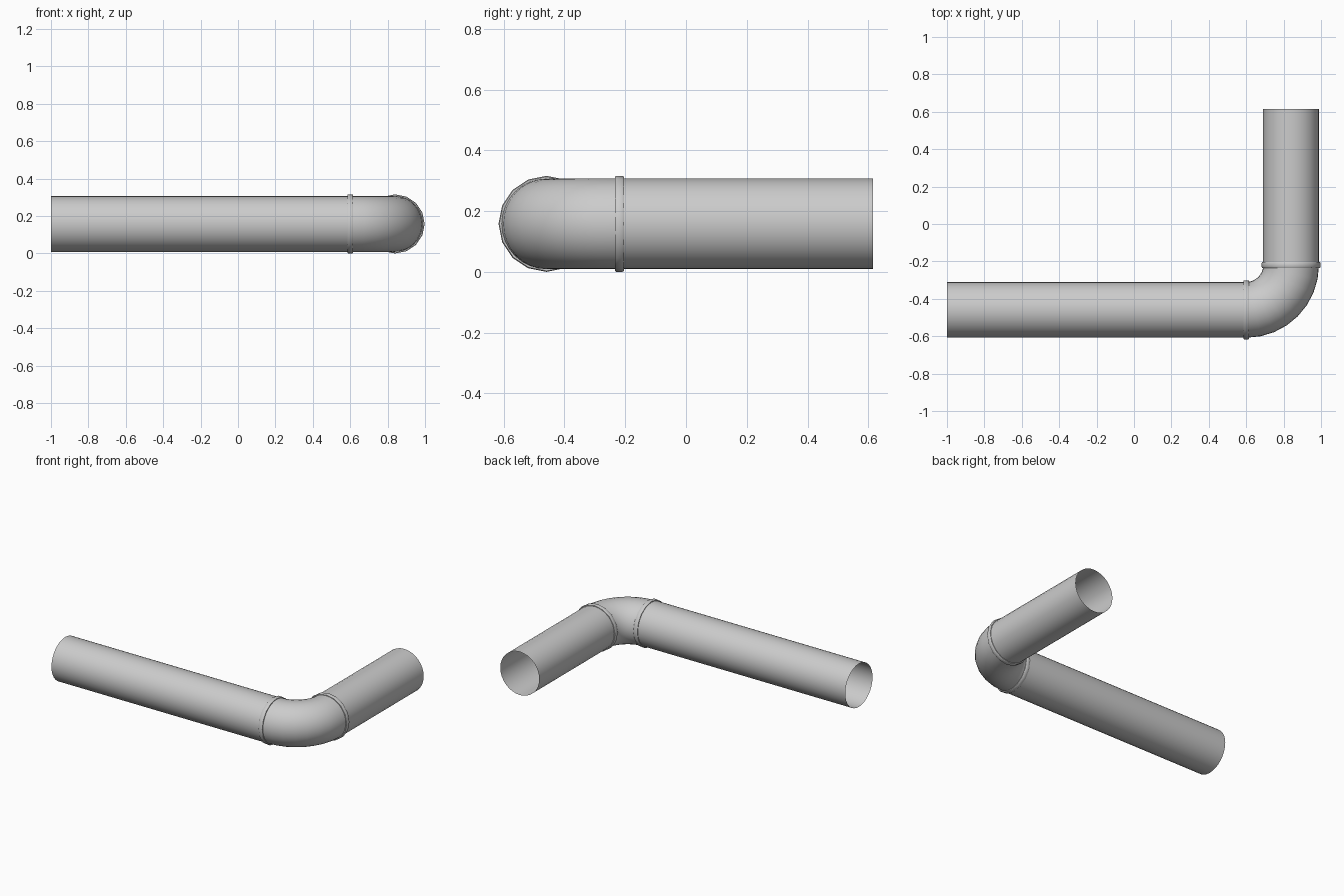
import bpy
from math import sin, cos, pi, radians
from mathutils import Vector

if "Cube" in bpy.data.objects:
    bpy.data.objects.remove(bpy.data.objects["Cube"])

R = 0.149            # pipe radius
RING = 0.158         # collar radius
Z = 0.158            # centreline height
BEND = 0.24          # bend radius of the elbow
CX, CY = 0.60, -0.219          # bend centre
PX, PY = CX + BEND, CY - BEND  # centrelines of the two runs


def sweep(name, stations, sides):
    """Skin circles given as (centre, direction angle in plan, radius)."""
    verts, faces = [], []
    for c, ang, r in stations:
        side = Vector((sin(ang), -cos(ang), 0))
        for i in range(sides):
            a = 2 * pi * i / sides
            verts.append(Vector(c) + side * r * cos(a) + Vector((0, 0, r * sin(a))))
    for s in range(len(stations) - 1):
        for i in range(sides):
            j = (i + 1) % sides
            a, b = s * sides, (s + 1) * sides
            faces.append((a + i, a + j, b + j, b + i))
    mesh = bpy.data.meshes.new(name)
    mesh.from_pydata(verts, [], faces)
    mesh.update()
    ob = bpy.data.objects.new(name, mesh)
    bpy.context.collection.objects.link(ob)
    bpy.ops.object.select_all(action='DESELECT')
    ob.select_set(True)
    bpy.context.view_layer.objects.active = ob
    bpy.ops.object.shade_smooth_by_angle(angle=radians(35))
    return ob


# straight open-ended runs
sweep("long_pipe", [((-1, PY, Z), 0, R), ((CX, PY, Z), 0, R)], 32)
sweep("short_pipe", [((PX, CY, Z), pi / 2, R), ((PX, 0.615, Z), pi / 2, R)], 32)

# quarter-turn elbow
N = 8
bend = []
for k in range(N + 1):
    t = pi / 2 * k / N
    bend.append(((CX + BEND * sin(t), CY - BEND * cos(t), Z), t, R))
sweep("elbow", bend, 32)

# raised collars with bevelled rims at both joints
profile = [(-0.015, R - 0.002), (-0.015, 0.155), (-0.010, RING),
           (0.010, RING), (0.015, 0.155), (0.015, R - 0.002)]
sweep("long_pipe_collar", [((CX + d, PY, Z), 0, r) for d, r in profile], 16)
sweep("short_pipe_collar", [((PX, CY + d, Z), pi / 2, r) for d, r in profile], 16)
